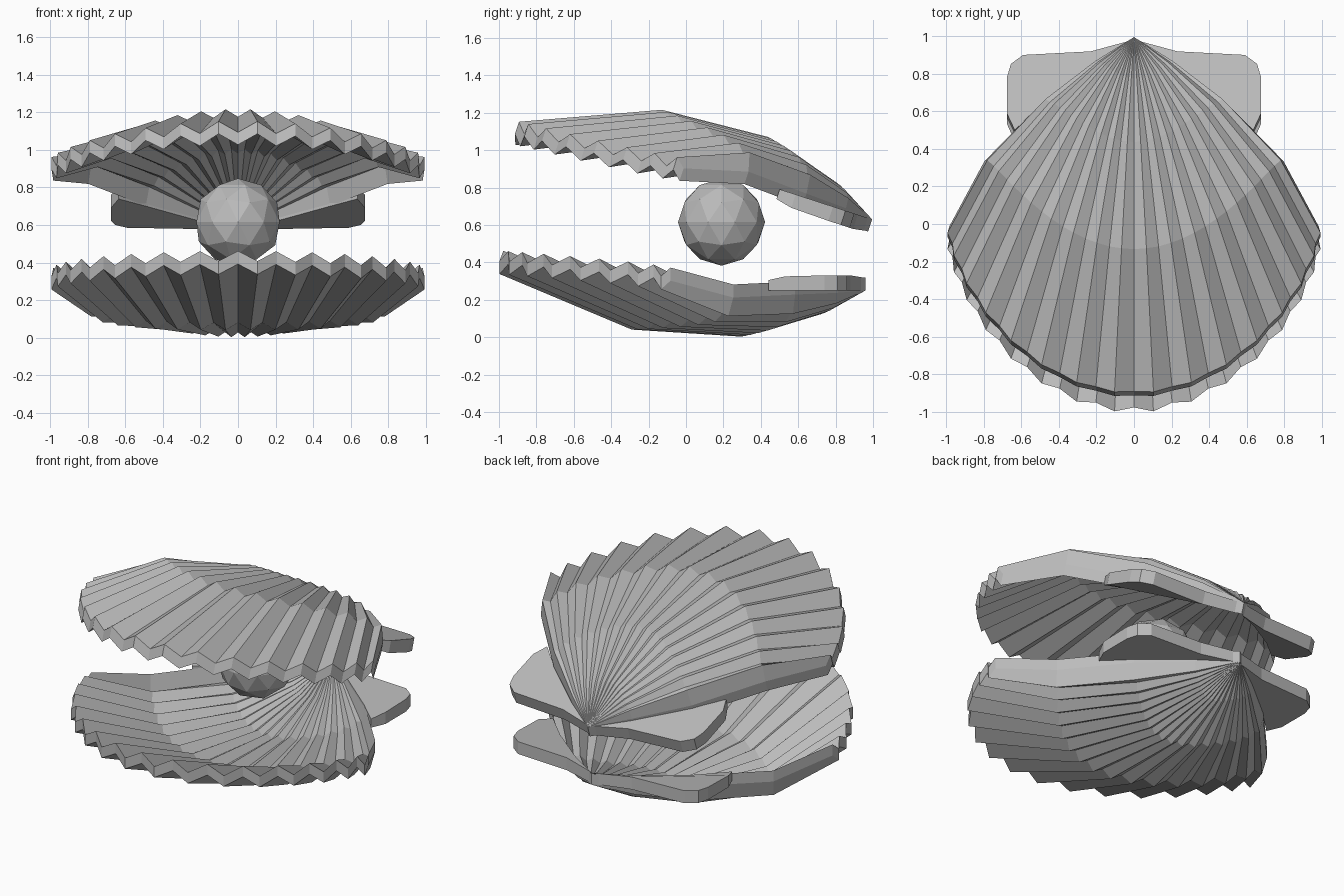
import bpy, bmesh, math
from mathutils import Vector

if "Cube" in bpy.data.objects:
    bpy.data.objects.remove(bpy.data.objects["Cube"])

grey = bpy.data.materials.new("shell_grey")
grey.use_nodes = True
grey.diffuse_color = (0.5, 0.5, 0.5, 1)
grey.node_tree.nodes["Principled BSDF"].inputs["Base Color"].default_value = (0.5, 0.5, 0.5, 1)

HINGE_Y = 0.96
RIBS = 16                                   # half ribs on each side
THICKNESS = 0.07
# fraction along ray, bulge on the centre line, bulge at the side edge
RINGS = [(0, 0, 0), (0.14, 0.13, 0.02), (0.34, 0.235, 0.035), (0.64, 0.19, 0.058), (1, -0.115, -0.025)]


def lower_place(x, u, h):
    """u runs from the hinge to the front, h points out of the shell."""
    return Vector((x, HINGE_Y - u, 0.25 - h))


def upper_place(x, u, h):
    a = math.radians(18)
    return Vector((x, 0.995 - u * math.cos(a) + h * math.sin(a),
                   0.63 + u * math.sin(a) + h * math.cos(a)))


def finish(bm, name):
    bmesh.ops.remove_doubles(bm, verts=bm.verts, dist=0.0005)
    bmesh.ops.recalc_face_normals(bm, faces=bm.faces)
    mesh = bpy.data.meshes.new(name)
    bm.to_mesh(mesh)
    bm.free()
    mesh.materials.append(grey)
    obj = bpy.data.objects.new(name, mesh)
    bpy.context.collection.objects.link(obj)


def shell_point(k, ring, inner):
    """Point on one curved ray of the fan."""
    s, bulge, edge = ring
    t = k / RIBS * math.pi / 2
    t += 0.03 * math.sin(2 * t)
    c = max(math.cos(t), 0)
    rib = 1 if k % 2 else -1
    h = bulge * (c if s == 1 else c ** 0.45) + edge * (1 - c)
    h += 0.027 * s ** 0.7 * rib
    # outer rays bend further along and bow sideways
    outward = (k / RIBS) ** 2
    s += 0.25 * s * s * (1 - s) * outward
    bow = 0.6 * s * (1 - s) * outward
    flare = 1 + 0.007 * rib * s
    x = 0.99 * math.sin(t) * (s + bow) * flare
    u = s * (HINGE_Y + 0.09 + 0.9 * c ** 1.35) * flare
    return x, u, h - THICKNESS * inner


def make_shell(name, place):
    bm = bmesh.new()
    ks = range(-RIBS, RIBS + 1)
    outer, inner = [[[bm.verts.new(place(*shell_point(k, r, side))) for r in RINGS]
                     for k in ks] for side in (False, True)]
    last = len(RINGS) - 1
    for i in range(len(ks) - 1):
        for g in (outer, inner):
            for j in range(last):
                if j == 0:
                    bm.faces.new((g[i][0], g[i][1], g[i + 1][1]))
                else:
                    bm.faces.new((g[i][j], g[i][j + 1], g[i + 1][j + 1], g[i + 1][j]))
        # zigzag rim
        bm.faces.new((outer[i][last], inner[i][last], inner[i + 1][last], outer[i + 1][last]))
    # side walls
    for i in (0, len(ks) - 1):
        for j in range(last):
            bm.faces.new((outer[i][j], outer[i][j + 1], inner[i][j + 1], inner[i][j]))
    finish(bm, name)


def make_ear(name, place, side):
    """Flat wing between the hinge and the side edge of the shell: x, u, underside."""
    outline = [(0.02, 0.02, -0.07), (0.23, 0.08, -0.08), (0.59, 0.1, -0.08),
               (0.655, 0.15, -0.08), (0.675, 0.22, -0.08), (0.675, 0.43, -0.075),
               (0.635, 0.52, -0.055), (0.48, 0.37, -0.05), (0.21, 0.15, -0.057)]
    bm = bmesh.new()
    top = [bm.verts.new(place(side * x, u, 0)) for x, u, low in outline]
    bottom = [bm.verts.new(place(side * x, u, low)) for x, u, low in outline]
    bm.faces.new(top)
    bm.faces.new(bottom)
    for i in range(len(outline)):
        n = (i + 1) % len(outline)
        bm.faces.new((top[i], top[n], bottom[n], bottom[i]))
    finish(bm, name)


for part, place in (("lower", lower_place), ("upper", upper_place)):
    make_shell(part + "_shell", place)
    for label, side in (("left", 1), ("right", -1)):
        make_ear(f"{part}_{label}_ear", place, side)

# pearl
bm = bmesh.new()
bmesh.ops.create_icosphere(bm, subdivisions=2, radius=0.233)
bmesh.ops.translate(bm, verts=bm.verts, vec=(0, 0.19, 0.615))
finish(bm, "pearl")
